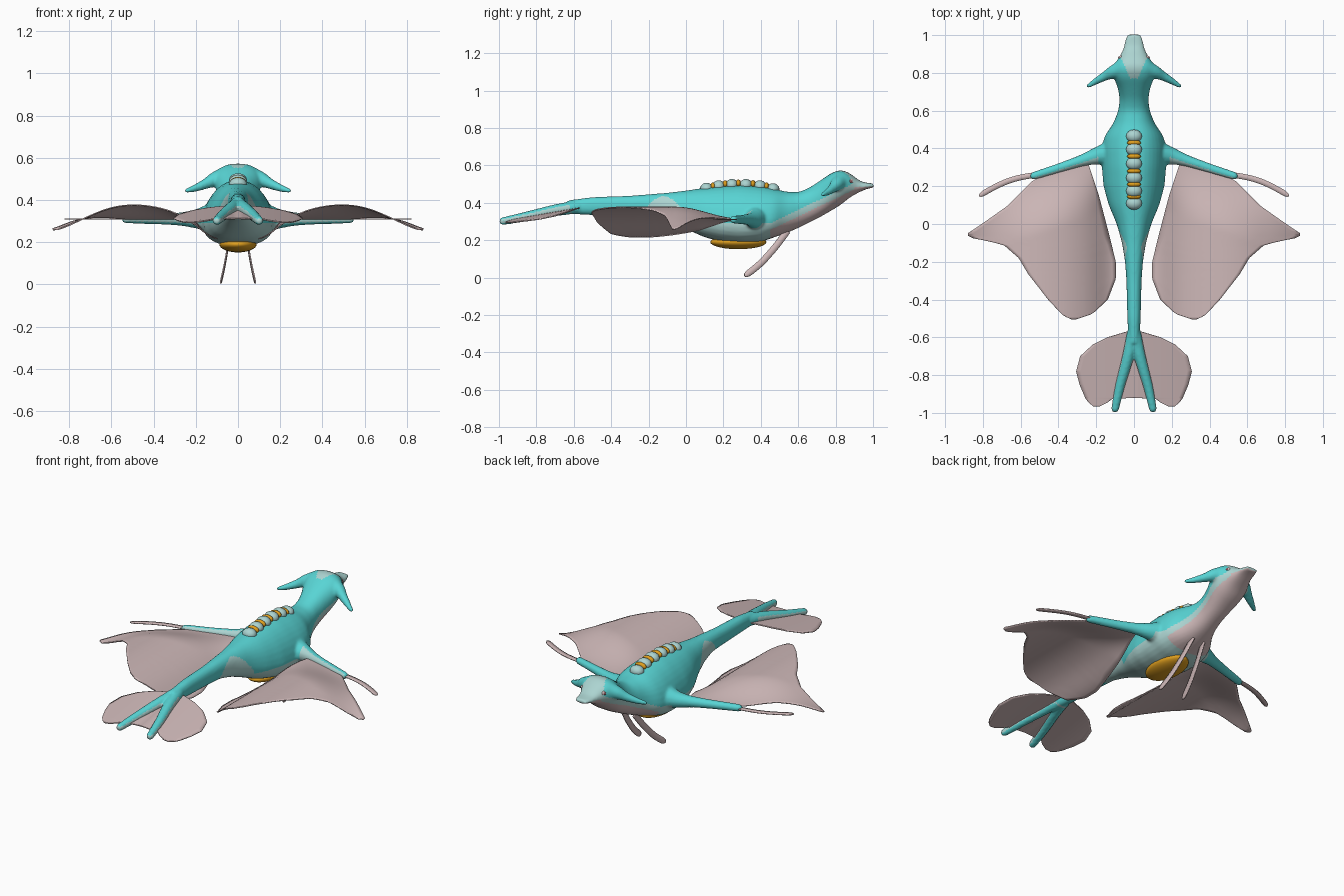
import bpy, bmesh, math
from mathutils import Vector, Matrix

if "Cube" in bpy.data.objects:
    bpy.data.objects.remove(bpy.data.objects["Cube"])


def mat(name, r, g, b):
    m = bpy.data.materials.new(name)
    m.diffuse_color = [((c / 255 + 0.055) / 1.055) ** 2.4 for c in (r, g, b)] + [1]
    m.use_nodes = True
    m.node_tree.nodes["Principled BSDF"].inputs["Base Color"].default_value = m.diffuse_color
    return m


TEAL = mat("teal skin", 88, 212, 212)
PALE = mat("pale teal", 172, 212, 209)
PINK = mat("dusty pink", 206, 184, 184)
GOLD = mat("gold", 222, 158, 30)
EYE = mat("eye rose", 150, 95, 100)


def lerp(keys, t):
    """Linear lookup of a row in keys sorted by first value."""
    if t <= keys[0][0]:
        return keys[0][1:]
    for a, b in zip(keys, keys[1:]):
        if t <= b[0]:
            f = (t - a[0]) / (b[0] - a[0])
            return tuple(p + (q - p) * f for p, q in zip(a[1:], b[1:]))
    return keys[-1][1:]


def smooth_lerp(keys, t, w=0.02):
    rows = [lerp(keys, t + d) for d in (-w, -w / 2, 0, w / 2, w)]
    return [sum(c) / 5 for c in zip(*rows)]


def finish(bm, name, mats, mirror=False, thick=0):
    bmesh.ops.recalc_face_normals(bm, faces=bm.faces)
    me = bpy.data.meshes.new(name)
    bm.to_mesh(me)
    bm.free()
    for m in mats:
        me.materials.append(m)
    for p in me.polygons:
        p.use_smooth = True
    ob = bpy.data.objects.new(name, me)
    bpy.context.collection.objects.link(ob)
    if thick:
        s = ob.modifiers.new("thickness", 'SOLIDIFY')
        s.thickness, s.offset = thick, 0
    if mirror:
        ob.modifiers.new("mirror", 'MIRROR')
    return ob


def ball(bm, c, r, seg=16):
    bmesh.ops.create_uvsphere(bm, u_segments=seg, v_segments=seg // 2 + 2, radius=1,
                              matrix=Matrix.Translation(c) @ Matrix.Diagonal((*r, 1)))


def loft(bm, rings):
    """Closed tube through rings of points."""
    vs = [[bm.verts.new(p) for p in r] for r in rings]
    n = len(vs[0])
    for a, b in zip(vs, vs[1:]):
        for j in range(n):
            bm.faces.new((a[j], a[(j + 1) % n], b[(j + 1) % n], b[j]))
    bm.faces.new(vs[0])
    bm.faces.new(vs[-1])


def limb(bm, path):
    """Round tapered tubes along (x, y, z, r) with a domed end, on both sides."""
    keys = [(i / (len(path) - 1), *p) for i, p in enumerate(path)]
    pts = [smooth_lerp(keys, i / 20, .06) for i in range(20)] + [list(path[-1])]
    end = (Vector(pts[-1][:3]) - Vector(pts[-2][:3])).normalized()
    r = path[-1][3]
    for a in (.5, 1.0, 1.35):
        pts.append([*(Vector(path[-1][:3]) + end * r * math.sin(a)), r * math.cos(a)])
    for s in (1, -1):
        rings = []
        for i, p in enumerate(pts):
            d = Vector(pts[min(i + 1, len(pts) - 1)][:3]) - Vector(pts[max(i - 1, 0)][:3])
            u = d.cross(Vector((0, 0, 1))).normalized()
            v = u.cross(d).normalized()
            ring = []
            for j in range(14):
                a = 2 * math.pi * j / 14
                q = Vector(p[:3]) + (u * math.cos(a) + v * math.sin(a)) * p[3]
                ring.append((s * q.x, q.y, q.z))
            rings.append(ring)
        loft(bm, rings)


def sheet(name, rows, mirror=True, thick=0.006):
    """Thin surface from equal rows of points."""
    bm = bmesh.new()
    vs = [[bm.verts.new(p) for p in r] for r in rows]
    for a, b in zip(vs, vs[1:]):
        for i in range(len(a) - 1):
            bm.faces.new((a[i], a[i + 1], b[i + 1], b[i]))
    return finish(bm, name, [PINK], mirror, thick)


# Body profile: y, half width, bottom z, top z, low-heaviness
BODY = [(-.63, .028, .34, .413, 0), (-.5, .035, .335, .43, 0), (-.3, .04, .33, .437, 0),
        (-.2, .047, .325, .445, 0), (-.1, .063, .30, .453, .1), (0, .09, .26, .465, .15),
        (.1, .13, .215, .48, .2), (.2, .155, .19, .49, .25), (.3, .163, .18, .495, .25),
        (.4, .166, .19, .487, .25), (.47, .15, .215, .475, .2), (.53, .11, .235, .46, .1),
        (.6, .083, .265, .455, 0), (.66, .075, .295, .48, 0), (.72, .085, .325, .52, -.05),
        (.78, .108, .36, .562, -.15), (.83, .11, .39, .577, -.15), (.87, .088, .425, .562, -.1),
        (.9, .068, .443, .54, 0), (.93, .053, .458, .514, 0), (.96, .05, .473, .508, 0),
        (.985, .046, .478, .505, 0), (1.003, .03, .482, .502, 0)]
bm = bmesh.new()
rings = []
for i in range(111):
    y = -.63 + 1.633 * i / 110
    w, zb, zt, k = smooth_lerp(BODY, y)
    ring = []
    for j in range(32):
        a = 2 * math.pi * j / 32
        c, s = [math.copysign(abs(v) ** 0.88, v) for v in (math.cos(a), math.sin(a))]
        ring.append((w * c * (1 - k * s), y, (zb + zt) / 2 + (zt - zb) / 2 * s))
    rings.append(ring)
loft(bm, rings)
# Arms, hind legs and head horns are fused into the body
limb(bm, [(.07, .37, .32, .085), (.14, .37, .315, .065), (.2, .36, .31, .045),
          (.27, .338, .31, .031), (.38, .302, .31, .025), (.53, .255, .31, .021)])
limb(bm, [(.0, -.57, .38, .036), (.03, -.7, .36, .032), (.075, -.86, .325, .026),
          (.1, -.978, .302, .021)])
limb(bm, [(.07, .82, .51, .045), (.11, .805, .498, .036), (.15, .785, .478, .025),
          (.2, .757, .457, .018), (.243, .73, .444, .011)])
body = finish(bm, "body", [TEAL, PALE, PINK])
r = body.modifiers.new("fuse", 'REMESH')
r.mode, r.voxel_size = 'VOXEL', 0.008
s = body.modifiers.new("soften", 'SMOOTH')
s.factor, s.iterations = 0.5, 4
me = bpy.data.meshes.new_from_object(body.evaluated_get(bpy.context.evaluated_depsgraph_get()))
body.modifiers.clear()
body.data = me
me.materials.clear()
for m in (TEAL, PALE, PINK):
    me.materials.append(m)


def skin(c, n):
    """0 teal, 1 pale, 2 pink by position."""
    x, y, z = abs(c.x), c.y, c.z
    if x > .19:
        return 1 if y < .6 and y < .35 - .32 * (x - .2) and n.z > -.6 else 0
    if y < -.62:
        return 1 if abs(n.z) < .5 else 0
    if y < .02:
        return 1 if z < .29 + .145 * max(0, math.cos((y + .12) * math.pi / .3)) else 0
    if y < .45:
        return 1 if z < .29 else 0
    if y > .9:
        return 2 if z < .487 else 1
    edge = .29 + (y - .45) * .48
    if z < edge - .035:
        return 2
    if z < edge or (y > .77 and z > .5 and x < .02 + (y - .77) * .45):
        return 1
    return 0


for p in me.polygons:
    p.material_index = skin(p.center, p.normal)
    p.use_smooth = True

# Wing membranes: inner and outer edge by y, arched across x
OUT = [(-.505, .33), (-.485, .375), (-.4, .455), (-.265, .56), (-.18, .61), (-.11, .69),
       (-.085, .80), (-.07, .875), (-.05, .88), (.025, .77), (.095, .67), (.235, .53), (.33, .25)]
INN = [(-.505, .31), (-.475, .22), (-.4, .14), (-.29, .097), (-.2, .097), (-.03, .14),
       (.16, .19), (.33, .245)]
ARCH = [(.09, -.10), (.15, -.075), (.22, -.01), (.32, .04), (.42, .063), (.52, .068),
        (.62, .05), (.75, -.005), (.88, -.08)]
rows = []
for i in range(65):
    y = .33 - .835 * i / 64
    a, b = lerp(INN, y)[0], lerp(OUT, y)[0]
    row = []
    for j in range(25):
        x = a + (b - a) * j / 24
        t = min(1, max(0, (.36 - .32 * (x - .2) - y) / .32))
        row.append((x, y, .31 + smooth_lerp(ARCH, x, .04)[0] * t * t * (3 - 2 * t)))
    rows.append(row)
sheet("wing_membranes", rows)

# Tail fan spread between the hind legs
FAN = [(-.965, .18, .215), (-.945, .14, .24), (-.925, .115, .255), (-.92, 0, .258),
       (-.85, 0, .288), (-.78, 0, .306), (-.7, 0, .285), (-.64, 0, .22), (-.6, 0, .14), (-.57, 0, .04)]
rows = []
for i in range(80):
    y = -.57 - .395 * i / 79
    a, b = lerp(FAN, y)
    rows.append([(x, y, .372 + (y + .57) * .17 - .25 * x * x)
                 for x in (a + (b - a) * j / 12 for j in range(13))])
sheet("tail_fan", rows)


# Flat feather strips at the arm tips and under the chest
def strip(name, path, width, across):
    rows, n = [], 24
    keys = [(i / (len(path) - 1), *p) for i, p in enumerate(path)]
    for i in range(n + 1):
        t = i / n
        c = Vector(smooth_lerp(keys, t, .1))
        w = width * (1 if t < .85 else math.sqrt(max(.03, 1 - ((t - .85) / .15) ** 2)))
        rows.append([c + Vector(across) * w * f for f in (-1, 0, 1)])
    sheet(name, rows)


strip("arm_feathers", [(.5, .262, .31), (.59, .25, .31), (.67, .228, .31), (.75, .19, .31),
                       (.83, .143, .31)], .015, (.3, .95, 0))
strip("chest_feathers", [(.035, .55, .26), (.05, .48, .165), (.066, .4, .075), (.084, .305, 0)],
      .018, (0, .72, -.69))

# Ridge of pale bumps with gold bands between them
bm = bmesh.new()
for y, z in ((.11, .475), (.175, .488), (.245, .495), (.32, .495), (.395, .488), (.465, .472)):
    ball(bm, (0, y, z), (.042, .035, .032))
finish(bm, "back_ridge", [PALE])
bm = bmesh.new()
for y, z in ((.145, .488), (.21, .499), (.28, .503), (.358, .5), (.43, .488)):
    ball(bm, (0, y, z), (.037, .015, .021))
finish(bm, "back_bands", [GOLD])

# Gold belly plate
bm = bmesh.new()
ball(bm, (0, .28, .19), (.088, .15, .038), 32)
finish(bm, "belly_plate", [GOLD])

# Eyes: pale rim and dark centre
for name, rad, x, m in (("eye_rims", .014, .069, PINK), ("eyes", .009, .0735, EYE)):
    bm = bmesh.new()
    ball(bm, (x, .88, .514), (.01, rad, rad))
    finish(bm, name, [m], True)
